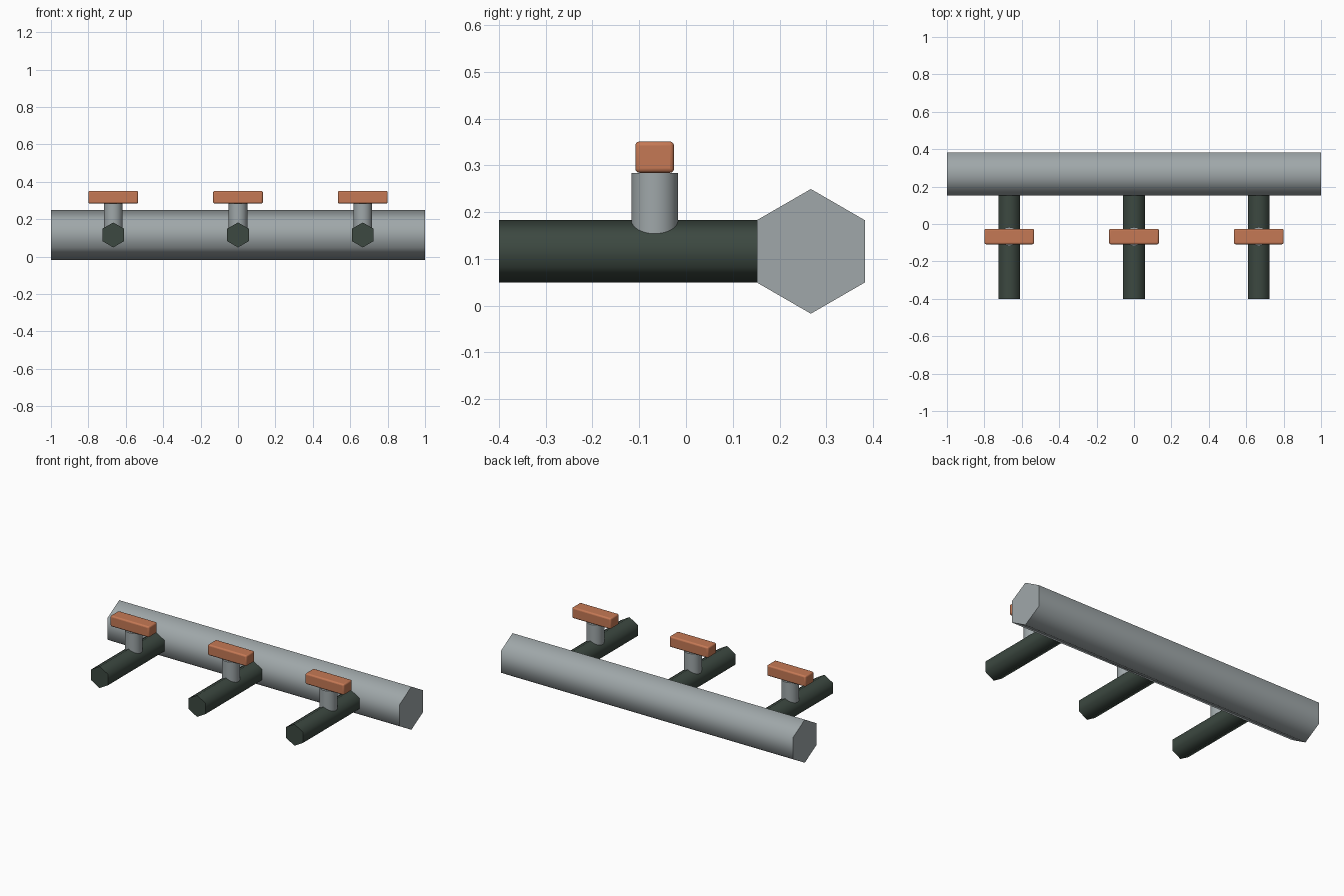
import bpy
from math import pi, radians

cube = bpy.data.objects.get("Cube")
if cube:
    bpy.data.objects.remove(cube, do_unlink=True)


def material(name, rgb):
    mat = bpy.data.materials.new(name)
    mat.use_nodes = True
    mat.diffuse_color = (*rgb, 1)
    mat.node_tree.nodes["Principled BSDF"].inputs["Base Color"].default_value = (*rgb, 1)
    return mat


steel = material("grey steel", (0.35, 0.39, 0.40))
dark = material("dark green iron", (0.045, 0.065, 0.052))
copper = material("copper orange", (0.56, 0.19, 0.09))


def pipe(name, sides, radius, length, centre, rotation, mat):
    """Straight pipe with smooth sides and flat ends."""
    bpy.ops.mesh.primitive_cylinder_add(vertices=sides, radius=radius, depth=length,
                                        location=centre, rotation=rotation)
    obj = bpy.context.object
    obj.name = name
    obj.data.materials.append(mat)
    bpy.ops.object.shade_smooth_by_angle(angle=radians(65))
    return obj


def handle(name, centre):
    """Valve bar with softened edges."""
    bpy.ops.mesh.primitive_cube_add(size=1, location=centre)
    obj = bpy.context.object
    obj.name = name
    obj.scale = (0.266, 0.083, 0.067)
    bpy.ops.object.transform_apply(location=False, rotation=False, scale=True)
    obj.data.materials.append(copper)
    bevel = obj.modifiers.new("soft edges", "BEVEL")
    bevel.width = 0.009
    bevel.segments = 3
    bpy.ops.object.shade_smooth_by_angle(angle=radians(35))


AXIS_Z = 0.116
VALVE_Y = -0.067

# Main header pipe along x, flats on top and bottom
pipe("header_pipe", 6, 0.1333, 2.0, (0, 0.267, AXIS_Z), (0, pi / 2, 0), steel).rotation_euler = (pi / 2, 0, pi / 2)

# Three branches, each with a valve stem and handle
for side, x in (("right", -0.667), ("middle", 0), ("left", 0.667)):
    pipe(f"{side}_branch_pipe", 6, 0.0667, 0.667, (x, -0.0665, AXIS_Z), (pi / 2, 0, 0), dark)
    pipe(f"{side}_valve_stem", 32, 0.05, 0.168, (x, VALVE_Y, 0.2), (0, 0, 0), steel)
    handle(f"{side}_valve_handle", (x, VALVE_Y, 0.3175))
